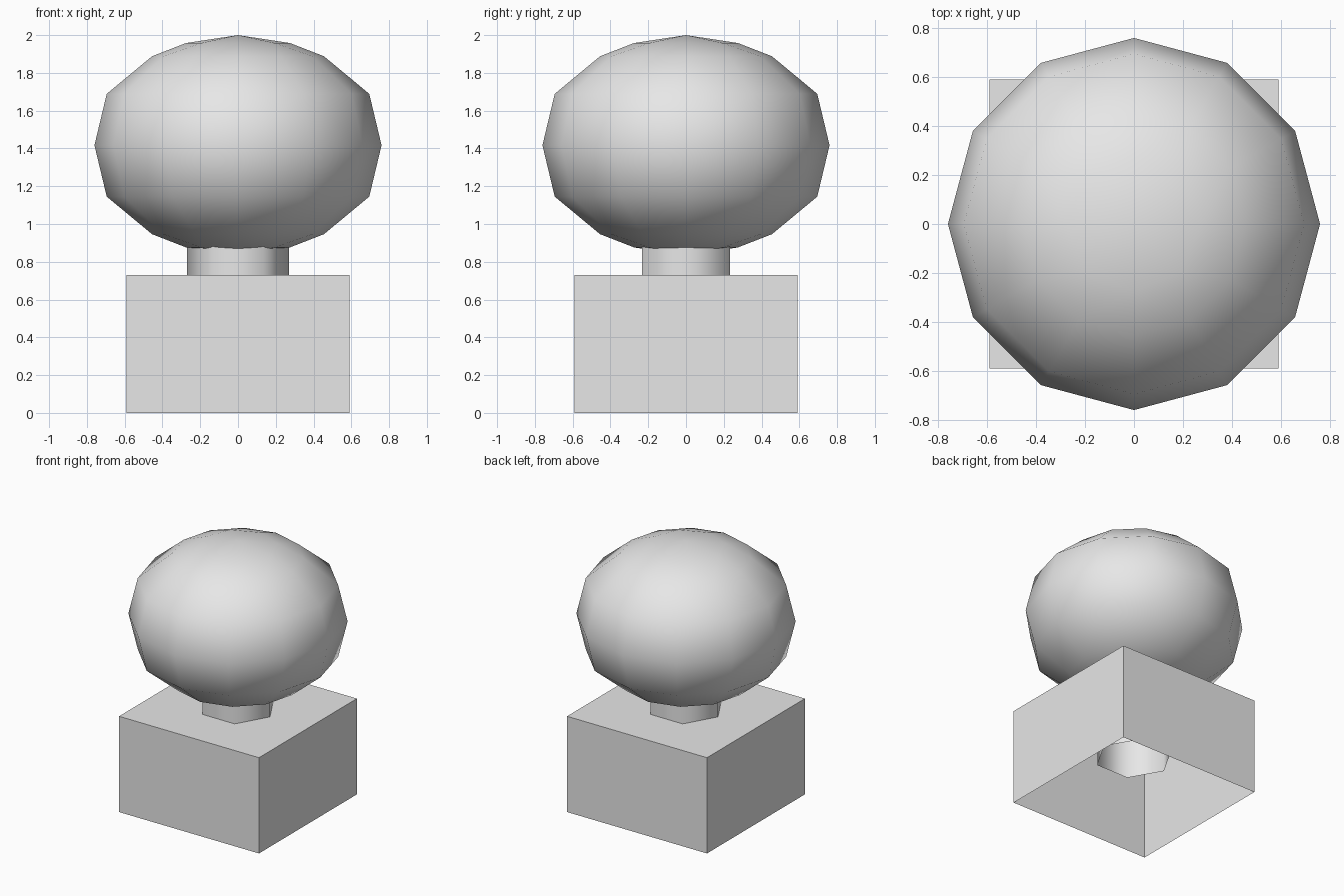
import bpy, bmesh
from math import sin, cos, tau

if "Cube" in bpy.data.objects:
    bpy.data.objects.remove(bpy.data.objects["Cube"])

grey = bpy.data.materials.new("light_grey")
grey.use_nodes = True
colour = (0.8, 0.8, 0.8, 1)
grey.diffuse_color = colour
grey.node_tree.nodes["Principled BSDF"].inputs["Base Color"].default_value = colour


def finish(name, bm, smooth):
    bmesh.ops.recalc_face_normals(bm, faces=bm.faces)
    for f in bm.faces:
        f.smooth = smooth
    mesh = bpy.data.meshes.new(name)
    bm.to_mesh(mesh)
    bm.free()
    mesh.materials.append(grey)
    obj = bpy.data.objects.new(name, mesh)
    bpy.context.collection.objects.link(obj)
    return obj


def ring(bm, radius, z, count):
    return [bm.verts.new((radius * cos(tau * i / count), radius * sin(tau * i / count), z))
            for i in range(count)]


# Square base: a box with an open underside
bm = bmesh.new()
bmesh.ops.create_cube(bm, size=1)
for v in bm.verts:
    v.co = (v.co.x * 1.18, v.co.y * 1.18, (v.co.z + 0.5) * 0.73)
bottom = [f for f in bm.faces if f.calc_center_median().z < 0.01]
finish("base", bm, False)
base = bpy.data.objects["base"]
bm = bmesh.new()
bm.from_mesh(base.data)
bottom = [f for f in bm.faces if f.calc_center_median().z < 0.01]
bmesh.ops.delete(bm, geom=bottom, context='FACES_ONLY')
bm.to_mesh(base.data)
bm.free()

# Stem: open six-sided tube through the top of the base
bm = bmesh.new()
low, high = ring(bm, 0.27, 0.31, 6), ring(bm, 0.27, 0.98, 6)
for i in range(6):
    j = (i + 1) % 6
    bm.faces.new((low[i], low[j], high[j], high[i]))
finish("stem", bm, True)

# Flattened ball: rings mirrored about its middle, closed as a hull
MIDDLE = 1.417
bm = bmesh.new()
ring(bm, 0.76, MIDDLE, 12)
for side in (1, -1):
    for radius, height, count in ((0.695, 0.272, 12), (0.455, 0.471, 12), (0.275, 0.541, 8)):
        ring(bm, radius, MIDDLE + side * height, count)
    bm.verts.new((0, 0, MIDDLE + side * 0.583))
bmesh.ops.convex_hull(bm, input=bm.verts)
finish("ball", bm, True)
